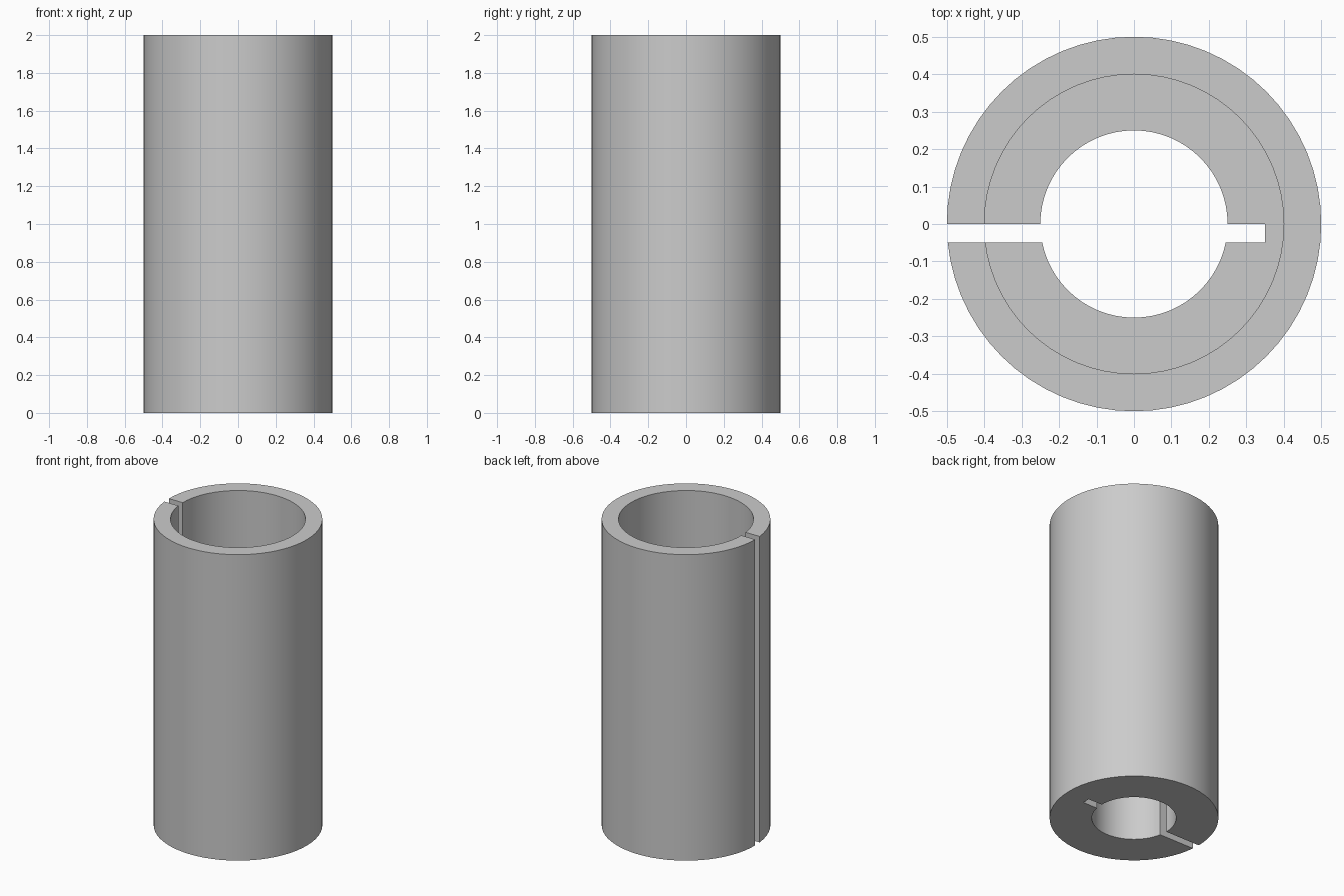
import bpy
import bmesh
import math

SEGMENTS = 64

if "Cube" in bpy.data.objects:
    bpy.data.objects.remove(bpy.data.objects["Cube"], do_unlink=True)

# Single plain grey
grey = bpy.data.materials.new("plain grey")
grey.use_nodes = True
grey.diffuse_color = (0.6, 0.6, 0.6, 1)
grey.node_tree.nodes["Principled BSDF"].inputs["Base Color"].default_value = (0.6, 0.6, 0.6, 1)


def add_object(name, bm):
    bmesh.ops.recalc_face_normals(bm, faces=bm.faces)
    mesh = bpy.data.meshes.new(name)
    bm.to_mesh(mesh)
    bm.free()
    mesh.materials.append(grey)
    obj = bpy.data.objects.new(name, mesh)
    bpy.context.collection.objects.link(obj)
    return obj


# Sleeve: wall section with a wide upper bore stepping to a narrow lower bore
outer, wide_bore, narrow_bore = 0.5, 0.4, 0.25
height, step = 2.0, 1.0
section = [(narrow_bore, 0), (outer, 0), (outer, height),
           (wide_bore, height), (wide_bore, step), (narrow_bore, step)]
bm = bmesh.new()
verts = [bm.verts.new((r, 0, z)) for r, z in section]
edges = [bm.edges.new((v, verts[i - 1])) for i, v in enumerate(verts)]
bmesh.ops.spin(bm, geom=verts + edges, cent=(0, 0, 0), axis=(0, 0, 1),
               angle=math.tau, steps=SEGMENTS, use_merge=True)
bmesh.ops.remove_doubles(bm, verts=bm.verts, dist=0.0001)
sleeve = add_object("split_sleeve", bm)

# Slot: splits one side through and notches the opposite inner wall
x0, x1, y0, y1 = -0.6, 0.35, -0.05, 0.0
bm = bmesh.new()
bmesh.ops.create_cube(bm, size=1)
bmesh.ops.scale(bm, vec=(x1 - x0, y1 - y0, height + 1), verts=bm.verts)
bmesh.ops.translate(bm, vec=((x0 + x1) / 2, (y0 + y1) / 2, height / 2), verts=bm.verts)
slot = add_object("slot_cutter", bm)
slot.hide_render = True

cut = sleeve.modifiers.new("slot", 'BOOLEAN')
cut.operation = 'DIFFERENCE'
cut.solver = 'EXACT'
cut.object = slot

# Apply the cut, then smooth the round walls and keep the rims sharp
for obj in bpy.context.selected_objects:
    obj.select_set(False)
bpy.context.view_layer.objects.active = sleeve
sleeve.select_set(True)
bpy.ops.object.modifier_apply(modifier=cut.name)
bpy.data.objects.remove(slot, do_unlink=True)
bpy.ops.object.shade_smooth_by_angle(angle=math.radians(30))
